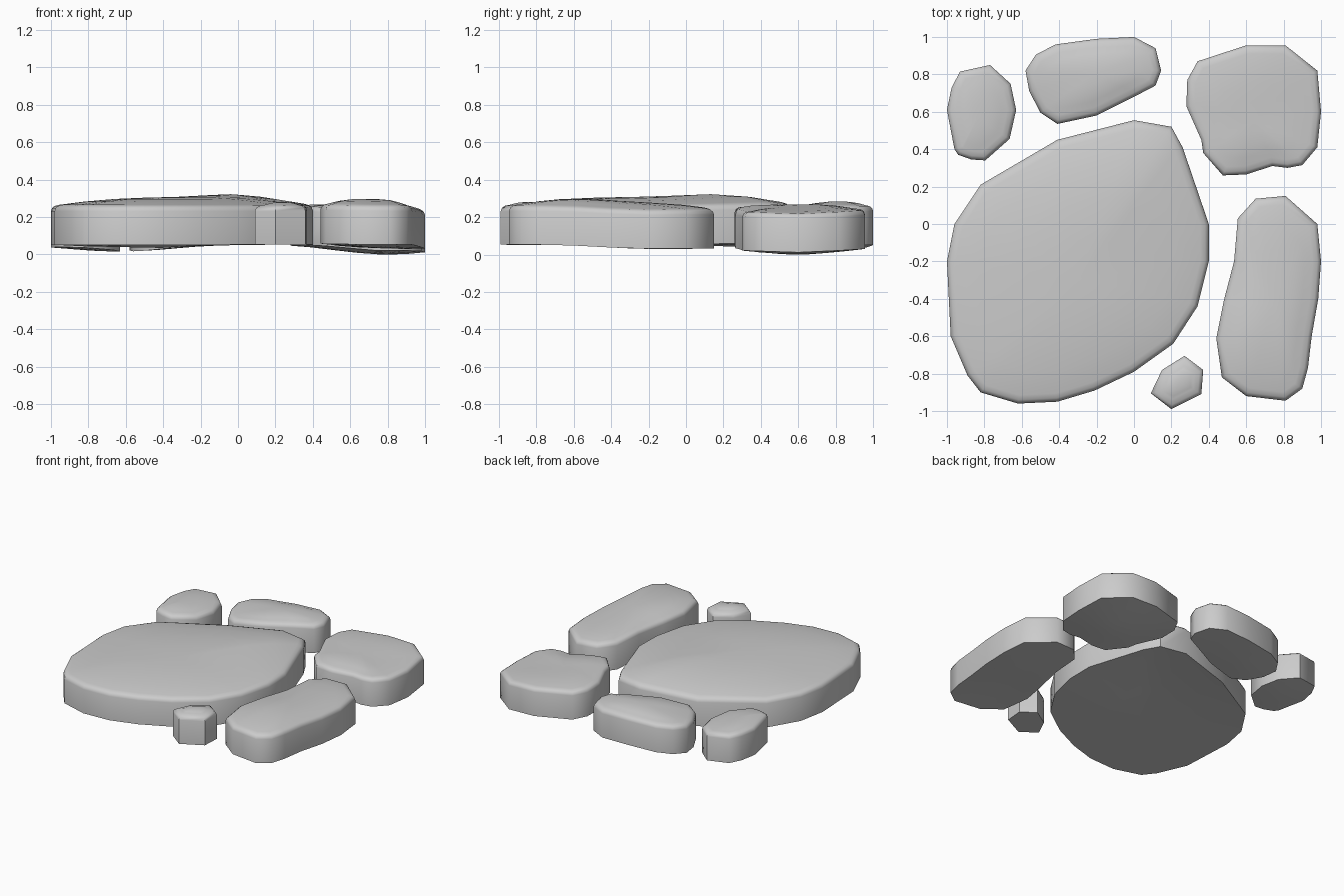
import bpy, bmesh, math
from mathutils import Vector

if "Cube" in bpy.data.objects:
    bpy.data.objects.remove(bpy.data.objects["Cube"])

# Gentle undulation shared by all stones: (x, y, height, spread)
BUMPS = [(0.8, 0.6, -0.053, 0.27), (-0.62, 0.65, -0.037, 0.28), (0.02, 0.25, 0.03, 0.25),
         (0.92, -0.2, -0.022, 0.25), (0.6, -0.6, 0.01, 0.2)]


def ground(x, y):
    return 0.052 + sum(a * math.exp(-((x - bx) ** 2 + (y - by) ** 2) / (2 * s * s))
                       for bx, by, a, s in BUMPS)


def inset(pts, d):
    # Mitred inward offset of a counter-clockwise outline
    out = []
    for i, p in enumerate(pts):
        e1 = (p - pts[i - 1]).normalized()
        e2 = (pts[(i + 1) % len(pts)] - p).normalized()
        n1, n2 = Vector((-e1.y, e1.x)), Vector((-e2.y, e2.x))
        out.append(p + (n1 + n2) * (d / max(0.5, 1 + n1.dot(n2))))
    return out


def stone(name, outline):
    pts = [Vector(p) for p in outline]
    centre = sum(pts, Vector((0, 0))) / len(pts)
    dome = min(0.04, 0.12 * min((p - centre).length for p in pts))
    bm = bmesh.new()

    def vert(p, z):
        return bm.verts.new((p.x, p.y, ground(p.x, p.y) + z))

    # Rings from the underside, up the wall, over the rounded rim, to the middle
    rings = [[vert(centre.lerp(p, f), 0) for p in pts] for f in (0.35, 0.7, 1)]
    for d, z in ((0, 0.18), (0.006, 0.197), (0.02, 0.208), (0.045, 0.214)):
        rings.append([vert(p, z) for p in inset(pts, d)])
    rim = inset(pts, 0.045)
    for t in (0.2, 0.45, 0.72):
        rings.append([vert(p.lerp(centre, t), 0.214 + dome * (1 - (1 - t) ** 2.5)) for p in rim])
    n = len(pts)
    for a, b in zip(rings, rings[1:]):
        for i in range(n):
            j = (i + 1) % n
            bm.faces.new((a[i], a[j], b[j], b[i]))
    low, high = vert(centre, 0), vert(centre, 0.214 + dome)
    for i in range(n):
        j = (i + 1) % n
        bm.faces.new((rings[0][j], rings[0][i], low))
        bm.faces.new((rings[-1][i], rings[-1][j], high))
    bmesh.ops.recalc_face_normals(bm, faces=bm.faces)
    mesh = bpy.data.meshes.new(name)
    bm.to_mesh(mesh)
    bm.free()
    ob = bpy.data.objects.new(name, mesh)
    bpy.context.collection.objects.link(ob)
    bpy.ops.object.select_all(action='DESELECT')
    ob.select_set(True)
    bpy.context.view_layer.objects.active = ob
    bpy.ops.object.shade_smooth_by_angle(angle=math.radians(50))


# Outlines, counter-clockwise seen from above
stone("large_stone", [(-1, -.2), (-.98, -.6), (-.89, -.81), (-.82, -.9), (-.62, -.96), (-.41, -.95),
                      (-.21, -.89), (0, -.79), (.21, -.64), (.34, -.44), (.4, -.2), (.4, 0),
                      (.26, .41), (.2, .52), (0, .555), (-.41, .45), (-.82, .21), (-.96, 0)])
stone("right_long_stone", [(.44, -.61), (.47, -.82), (.6, -.92), (.81, -.945), (.9, -.88), (.93, -.77),
                           (.95, -.6), (.985, -.4), (1, -.2), (.98, 0), (.81, .15), (.65, .135),
                           (.555, .03), (.535, -.2), (.48, -.41)])
stone("back_right_stone", [(.36, .45), (.37, .38), (.475, .26), (.6, .265), (.74, .31), (.82, .3),
                           (.9, .315), (.98, .41), (1, .6), (.98, .82), (.81, .955), (.6, .955),
                           (.34, .87), (.285, .77), (.28, .63)])
stone("back_middle_stone", [(-.58, .82), (-.56, .71), (-.5, .595), (-.41, .535), (-.2, .58), (0, .68),
                            (.115, .74), (.145, .82), (.115, .94), (0, 1), (-.2, .99), (-.42, .96),
                            (-.525, .905)])
stone("back_left_stone", [(-1, .61), (-.96, .4), (-.94, .37), (-.87, .345), (-.795, .34), (-.665, .455),
                          (-.63, .61), (-.66, .75), (-.77, .85), (-.93, .815), (-.975, .73)])
stone("small_front_stone", [(.09, -.905), (.2, -.99), (.36, -.91), (.37, -.78), (.27, -.705), (.15, -.78)])
